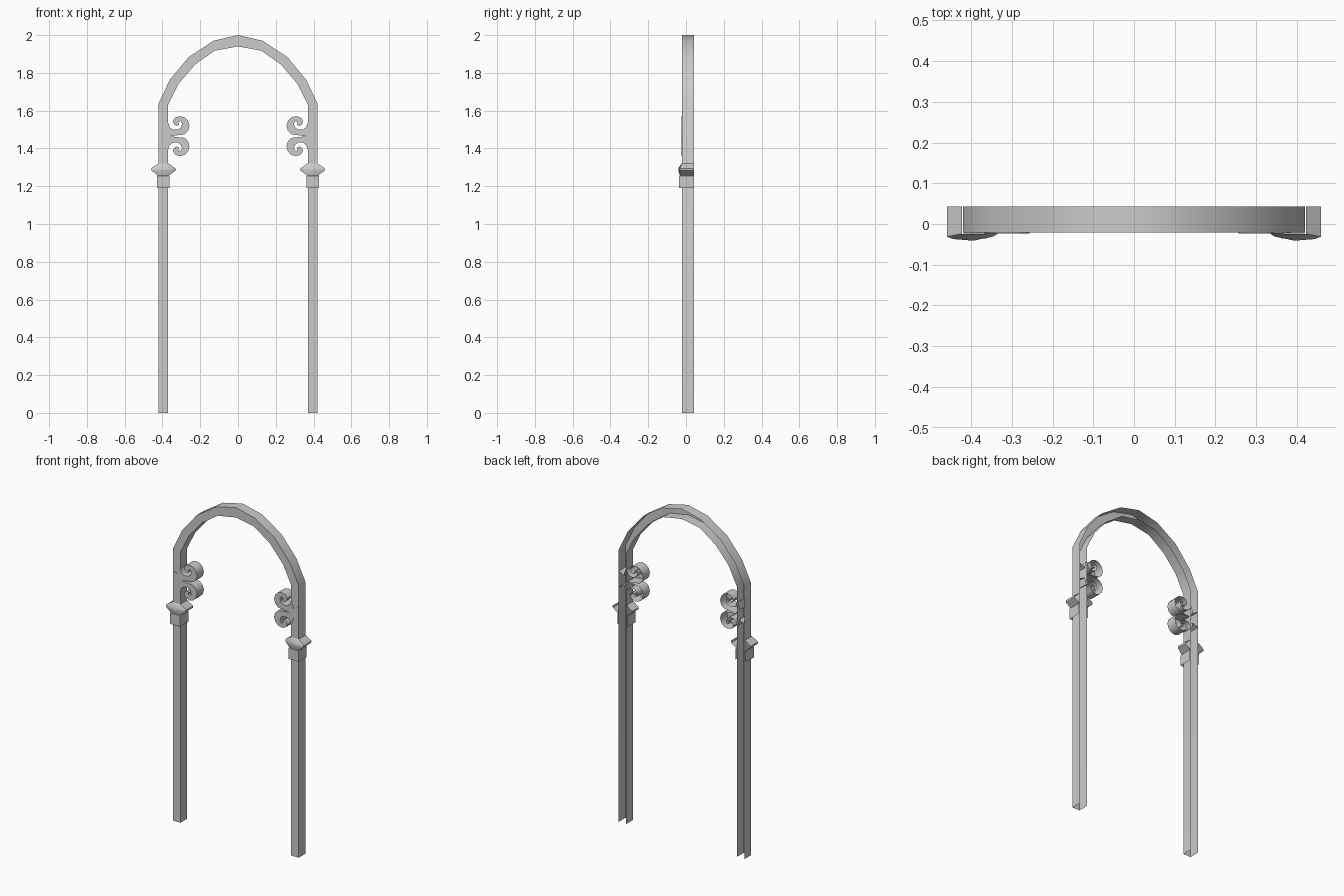
import bpy, bmesh

if "Cube" in bpy.data.objects:
    bpy.data.objects.remove(bpy.data.objects["Cube"])

BACK, FRONT = 0.043, -0.021


def make(name, verts, faces, angle=0.6):
    me = bpy.data.meshes.new(name)
    me.from_pydata(verts, [], faces)
    bm = bmesh.new()
    bm.from_mesh(me)
    bmesh.ops.remove_doubles(bm, verts=bm.verts, dist=0.0001)
    bmesh.ops.recalc_face_normals(bm, faces=bm.faces)
    # open shells: make the front face look towards -y
    if sum(f.normal.y * f.calc_area() for f in bm.faces) > 0:
        bmesh.ops.reverse_faces(bm, faces=bm.faces)
    bm.to_mesh(me)
    bm.free()
    ob = bpy.data.objects.new(name, me)
    bpy.context.collection.objects.link(ob)
    bpy.context.view_layer.objects.active = ob
    bpy.ops.object.select_all(action='DESELECT')
    ob.select_set(True)
    bpy.ops.object.shade_smooth_by_angle(angle=angle)
    return ob


def loft(rings):
    """Join open rings of equal length with quads."""
    n = len(rings[0])
    verts = [p for r in rings for p in r]
    faces = [(i * n + j, i * n + j + 1, (i + 1) * n + j + 1, (i + 1) * n + j)
             for i in range(len(rings) - 1) for j in range(n - 1)]
    return verts, faces


# arch frame: open-backed channel swept up one leg, over and down the other
half = [((-0.42, 0), (-0.37, 0)), ((-0.42, 1.64), (-0.37, 1.63)),
        ((-0.36, 1.765), (-0.315, 1.742)), ((-0.26, 1.885), (-0.227, 1.845)),
        ((-0.13, 1.97), (-0.122, 1.918)), ((0, 2.0), (0, 1.94))]
path = half + [((-a[0], a[1]), (-b[0], b[1])) for a, b in half[-2::-1]]
rings = [[(a[0], BACK, a[1]), (a[0], FRONT, a[1]), (b[0], FRONT, b[1]), (b[0], BACK, b[1])]
         for a, b in path]
make("arch_frame", *loft(rings))

# scroll outline (upper lobe, left side): x, height above the scroll's middle
scroll = [(-0.419, 0.048), (-0.385, 0.03), (-0.375, 0.07), (-0.368, 0.07), (-0.362, 0.048),
          (-0.345, 0.035), (-0.32, 0.034), (-0.302, 0.046), (-0.296, 0.066), (-0.305, 0.08),
          (-0.316, 0.074), (-0.313, 0.06), (-0.325, 0.054), (-0.338, 0.062), (-0.345, 0.08),
          (-0.333, 0.098), (-0.308, 0.106), (-0.282, 0.099), (-0.264, 0.08), (-0.257, 0.054),
          (-0.264, 0.028), (-0.284, 0.009), (-0.32, 0.005), (-0.36, 0.0), (-0.419, 0.0)]
MID = 1.465

# capital rings: z, half width, front y, slanted front
capital = [(1.19, 0.033, -0.036, 0), (1.255, 0.033, -0.036, 0), (1.258, 0.03, -0.033, 0),
           (1.282, 0.063, -0.041, 1), (1.294, 0.065, -0.041, 1), (1.32, 0.028, -0.024, 0)]

for side, s in (("left", 1), ("right", -1)):
    for lobe, t in (("upper", 1), ("lower", -1)):
        n = len(scroll)
        v = [(s * x, FRONT - 0.002, MID + t * z) for x, z in scroll]
        v += [(s * x, BACK - 0.001, MID + t * z) for x, z in scroll]
        f = [tuple(range(n))] + [(i, i + 1, n + i + 1, n + i) for i in range(n - 2)]
        make(f"{lobe}_scroll_{side}", v, f, 0.9)

    rings = []
    for z, w, y, slant in capital:
        if slant:
            pts = [(-w, BACK), (-w, y + 0.01), (-0.75 * w, y + 0.004), (0, y), (0.75 * w, y + 0.01),
                   (w, y + 0.02), (w, BACK)]
        else:
            pts = [(-w, BACK), (-w, y), (-0.75 * w, y), (0, y), (0.75 * w, y), (w, y), (w, BACK)]
        rings.append([(s * (-0.395 + px), py, z) for px, py in pts])
    make(f"capital_{side}", *loft(rings))
